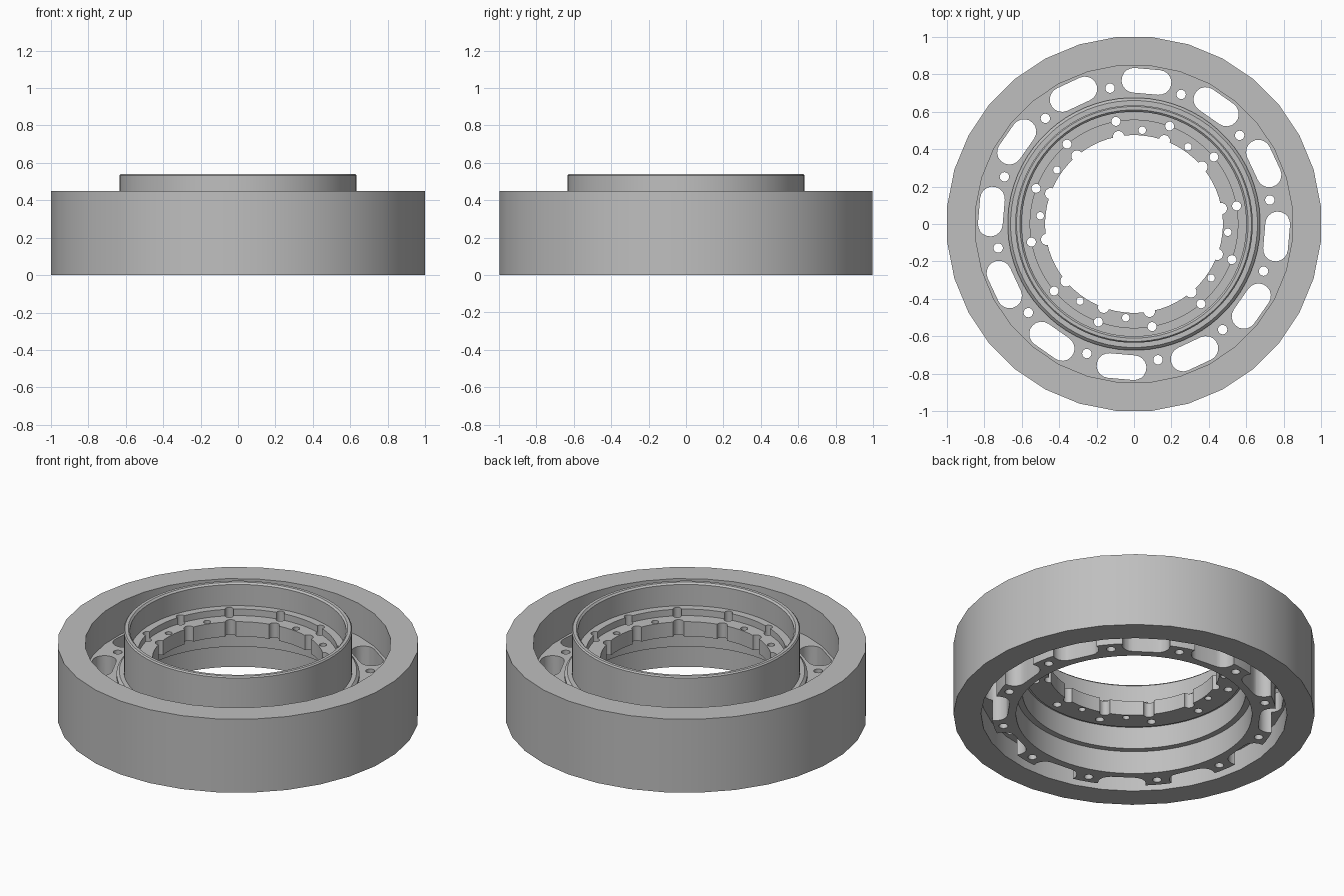
import bpy, bmesh, math
from mathutils import Matrix, Vector

old = bpy.data.objects.get("Cube")
if old:
    bpy.data.objects.remove(old, do_unlink=True)

metal = bpy.data.materials.new("cast_grey_metal")
metal.use_nodes = True
metal.diffuse_color = (0.52, 0.52, 0.52, 1)
bsdf = next(n for n in metal.node_tree.nodes if n.type == 'BSDF_PRINCIPLED')
bsdf.inputs["Base Color"].default_value = (0.52, 0.52, 0.52, 1)
bsdf.inputs["Roughness"].default_value = 0.6


def make_object(name, bm):
    bmesh.ops.recalc_face_normals(bm, faces=bm.faces[:])
    mesh = bpy.data.meshes.new(name)
    bm.to_mesh(mesh)
    bm.free()
    mesh.materials.append(metal)
    ob = bpy.data.objects.new(name, mesh)
    bpy.context.collection.objects.link(ob)
    return ob


def lathe(name, profile, sides):
    """Revolve a closed (radius, height) profile around z."""
    bm = bmesh.new()
    rings = []
    for i in range(sides):
        a = 2 * math.pi * (i + 0.5) / sides
        rings.append([bm.verts.new((r * math.cos(a), r * math.sin(a), z)) for r, z in profile])
    n = len(profile)
    for i in range(sides):
        a, b = rings[i], rings[(i + 1) % sides]
        for j in range(n):
            k = (j + 1) % n
            bm.faces.new((a[j], b[j], b[k], a[k]))
    return make_object(name, bm)


def add_slot(bm, radius, angle, half_width, length, z0, z1, steps=10):
    """Add an upright prism with rounded ends, lying along the tangent; length 0 is a round hole."""
    place = Matrix.Rotation(math.radians(angle), 4, 'Z') @ Matrix.Translation((radius, 0, 0))
    outline = []
    for side in (1, -1):
        for s in range(steps):
            a = math.pi * s / (steps if length == 0 else steps - 1)
            outline.append((side * half_width * math.cos(a),
                            side * (half_width * math.sin(a) + length / 2)))
    low, high = [[bm.verts.new(place @ Vector((x, y, z))) for x, y in outline] for z in (z0, z1)]
    n = len(outline)
    bm.faces.new(low[::-1])
    bm.faces.new(high)
    for i in range(n):
        k = (i + 1) % n
        bm.faces.new((low[i], low[k], high[k], high[i]))


def cut(target, bm):
    """Subtract the prisms in bm from the target."""
    cutter = make_object("cutter", bm)
    cutter.hide_render = True
    mod = target.modifiers.new("holes", 'BOOLEAN')
    mod.operation = 'DIFFERENCE'
    mod.solver = 'EXACT'
    mod.object = cutter
    bpy.context.view_layer.objects.active = target
    bpy.ops.object.modifier_apply(modifier=mod.name)
    bpy.data.objects.remove(cutter, do_unlink=True)


# Outer rim
rim = lathe("outer_rim", [(0.85, 0), (1.003, 0), (1.003, 0.45), (0.85, 0.45)], 32)

# Hub barrel with the web that carries the rim
hub = lathe("hub_barrel_and_web", [
    (0.655, 0), (0.79, 0), (0.79, 0.13), (0.855, 0.13), (0.855, 0.25),
    (0.675, 0.25), (0.675, 0.265), (0.66, 0.28), (0.635, 0.28),
    (0.635, 0.532), (0.628, 0.54), (0.61, 0.54), (0.6, 0.53),
    (0.6, 0.275), (0.62, 0.275), (0.62, 0.14), (0.655, 0.14)], 72)

# Stepped inner flange
flange = lathe("inner_flange", [
    (0.475, 0.27), (0.607, 0.27), (0.607, 0.40), (0.555, 0.40),
    (0.555, 0.36), (0.475, 0.36)], 72)

# Lightening slots and bolt holes through the web
bm = bmesh.new()
for i in range(12):
    add_slot(bm, 0.765, 85 + 30 * i, 0.066, 0.135, -0.1, 0.35)
    add_slot(bm, 0.737, 100 + 30 * i, 0.025, 0, -0.1, 0.35)
cut(hub, bm)

# Bolt holes, edge notches and paired dowel holes in the flange
bm = bmesh.new()
for i in range(12):
    add_slot(bm, 0.557, 10 + 30 * i, 0.024, 0, 0.2, 0.5)
    add_slot(bm, 0.474, 10 + 30 * i, 0.03, 0, 0.2, 0.5)
for i in range(4):
    for angle in (55, 85):
        add_slot(bm, 0.503, angle + 90 * i, 0.02, 0, 0.2, 0.5)
cut(flange, bm)

# Smooth the round walls, keep the machined edges crisp
bpy.ops.object.select_all(action='DESELECT')
for ob in (rim, hub, flange):
    ob.select_set(True)
bpy.context.view_layer.objects.active = hub
bpy.ops.object.shade_smooth_by_angle(angle=math.radians(30))
